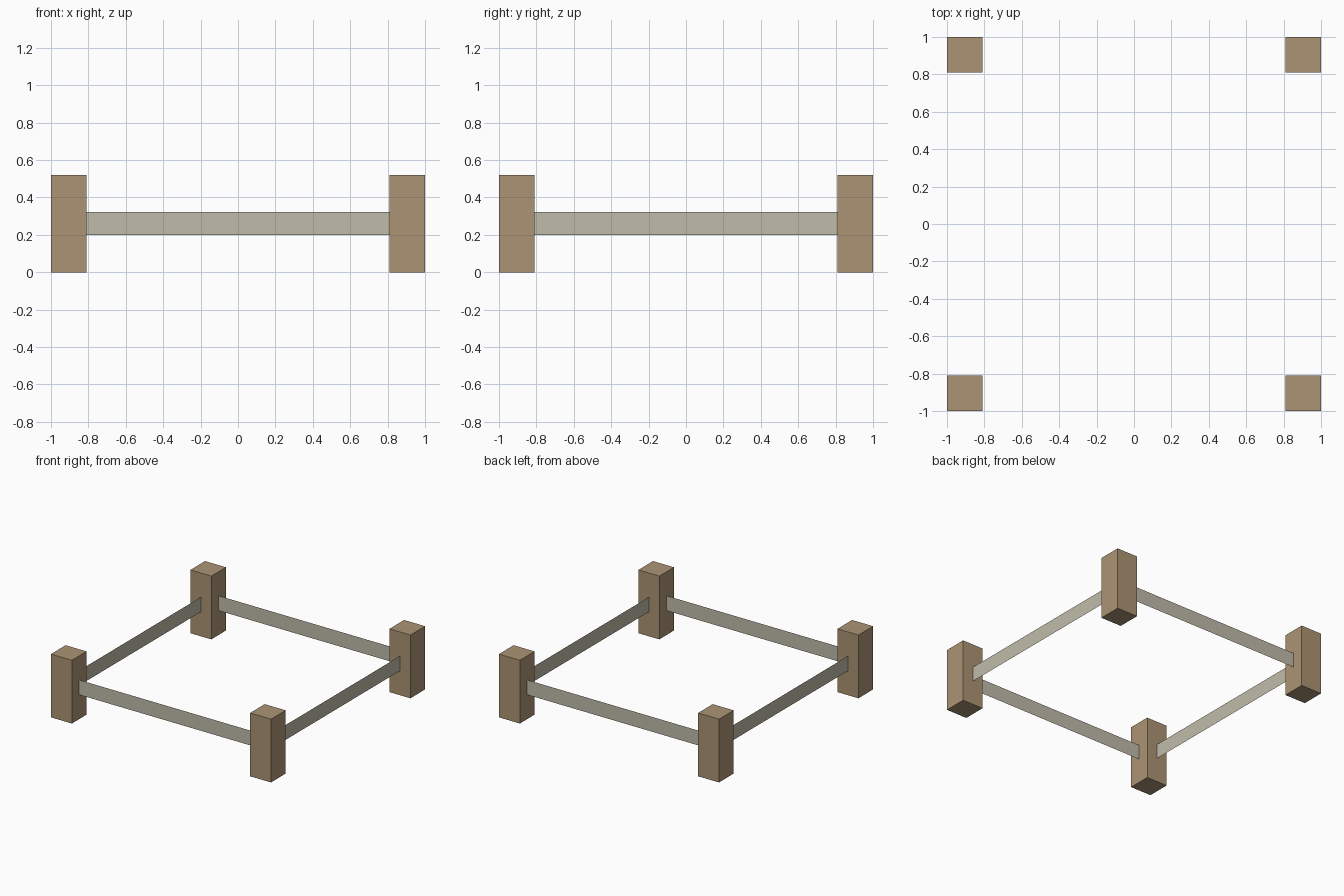
import bpy
import bmesh
from mathutils import Matrix, Vector

if "Cube" in bpy.data.objects:
    bpy.data.objects.remove(bpy.data.objects["Cube"])

SIZE, HEIGHT = 0.19, 0.52      # post width and height
MID = 1 - SIZE / 2             # post centre line
INNER = 1 - SIZE               # inner post face
RAIL_LOW, RAIL_HIGH = 0.20, 0.322


def material(name, color):
    mat = bpy.data.materials.new(name)
    mat.diffuse_color = (*color, 1)
    mat.use_nodes = True
    mat.node_tree.nodes["Principled BSDF"].inputs["Base Color"].default_value = mat.diffuse_color
    return mat


def add_object(name, bm, mat):
    mesh = bpy.data.meshes.new(name)
    bm.to_mesh(mesh)
    bm.free()
    mesh.materials.append(mat)
    bpy.context.collection.objects.link(bpy.data.objects.new(name, mesh))


wood = material("brown wood", (0.413, 0.296, 0.176))
pale = material("pale grey rail", (0.53, 0.497, 0.402))

# Corner posts
for side, sx in (("left", -1), ("right", 1)):
    for end, sy in (("front", -1), ("back", 1)):
        bm = bmesh.new()
        bmesh.ops.create_cube(bm, size=1, matrix=Matrix.LocRotScale(
            Vector((sx * MID, sy * MID, HEIGHT / 2)), None,
            Vector((SIZE, SIZE, HEIGHT))))
        add_object(f"{end}_{side}_post", bm, wood)

# Flat sheet rails between the post centres, facing outward
for i, name in enumerate(("front", "right", "back", "left")):
    bm = bmesh.new()
    corners = ((-INNER, RAIL_LOW), (INNER, RAIL_LOW),
               (INNER, RAIL_HIGH), (-INNER, RAIL_HIGH))
    bm.faces.new([bm.verts.new((x, -MID, z)) for x, z in corners])
    turn = Matrix.Rotation(i * 1.5707963, 4, 'Z')
    bmesh.ops.transform(bm, matrix=turn, verts=bm.verts)
    add_object(f"{name}_rail", bm, pale)
